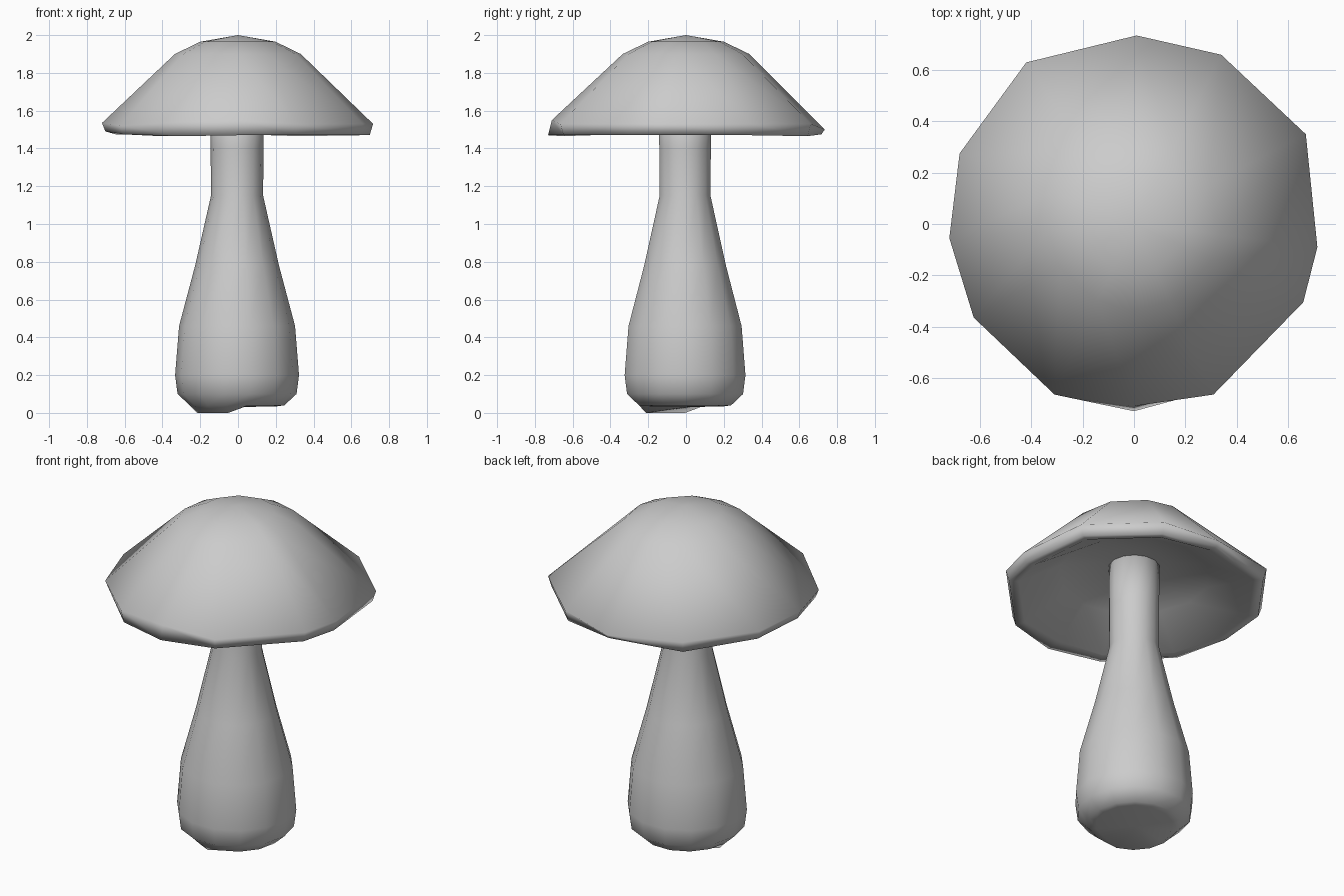
import bpy, bmesh
from math import cos, sin, tau, atan2

if "Cube" in bpy.data.objects:
    bpy.data.objects.remove(bpy.data.objects["Cube"])


def loft(name, rings, start, end):
    """Skin a stack of equal-sized rings and close both ends with a centre point."""
    bm = bmesh.new()
    loops = [[bm.verts.new(p) for p in ring] for ring in rings]
    n = len(rings[0])
    for a, b in zip(loops, loops[1:]):
        for i in range(n):
            j = (i + 1) % n
            bm.faces.new((a[i], a[j], b[j], b[i]))
    for loop, tip in ((loops[0], start), (loops[-1], end)):
        c = bm.verts.new(tip)
        for i in range(n):
            bm.faces.new((loop[i], loop[(i + 1) % n], c))
    bmesh.ops.recalc_face_normals(bm, faces=bm.faces)
    for f in bm.faces:
        f.smooth = True
    mesh = bpy.data.meshes.new(name)
    bm.to_mesh(mesh)
    bm.free()
    ob = bpy.data.objects.new(name, mesh)
    bpy.context.collection.objects.link(ob)
    return ob


# Cap: hand-shaped twelve-sided rim (x, y, upper z, lower z)
rim = [
    (0.715, -0.09, 1.53, 1.47), (0.67, 0.35, 1.53, 1.47),
    (0.34, 0.66, 1.53, 1.465), (0.01, 0.735, 1.50, 1.475),
    (-0.42, 0.63, 1.53, 1.465), (-0.68, 0.275, 1.53, 1.48),
    (-0.72, -0.055, 1.535, 1.49), (-0.625, -0.365, 1.52, 1.475),
    (-0.31, -0.665, 1.54, 1.465), (0.0, -0.71, 1.55, 1.50),
    (0.31, -0.665, 1.53, 1.47), (0.66, -0.305, 1.53, 1.47),
]
angles = [atan2(y, x) for x, y, _, _ in rim]


def circle(r, z):
    return [(r * cos(a), r * sin(a), z) for a in angles]


upper = [(x, y, zu) for x, y, zu, _ in rim]
lower = [(x * 0.975, y * 0.975, zl) for x, y, _, zl in rim]
lower[9] = (0.0, -0.73, 1.47)
inner = [(x * 0.9, y * 0.9, 1.475) for x, y, _, _ in rim]
loft("cap", [circle(0.20, 1.965), circle(0.335, 1.90), upper, lower, inner,
             circle(0.42, 1.61), circle(0.2, 1.66)],
     (0, 0, 2.0), (0, 0, 1.67))

# Stem: bulbous profile, tapering up into the hollow of the cap
profile = [(0.25, 0.04), (0.315, 0.10), (0.328, 0.20), (0.307, 0.46),
           (0.222, 0.78), (0.138, 1.15), (0.140, 1.40), (0.142, 1.68)]
SIDES = 14
stem = [[(-0.005 + r * cos(tau * i / SIDES), -0.005 + r * sin(tau * i / SIDES), z)
         for i in range(SIDES)] for r, z in profile]

# Uneven foot: the front left dips to the ground
low = [(x * 0.85, y * 0.85, 0.005 if x < -0.05 and y < 0.06 else 0.035)
       for x, y, _ in stem[0]]
loft("stem", [low] + stem, (-0.02, 0.0, 0.03), (0, 0, 1.69))

# Lowest bump under the foot, so the model rests on the ground
foot = bpy.data.objects["stem"].data
lowest = min(v.co.z for v in foot.vertices)
for v in foot.vertices:
    if v.co.z <= lowest + 1e-5:
        v.co.z = 0.0
